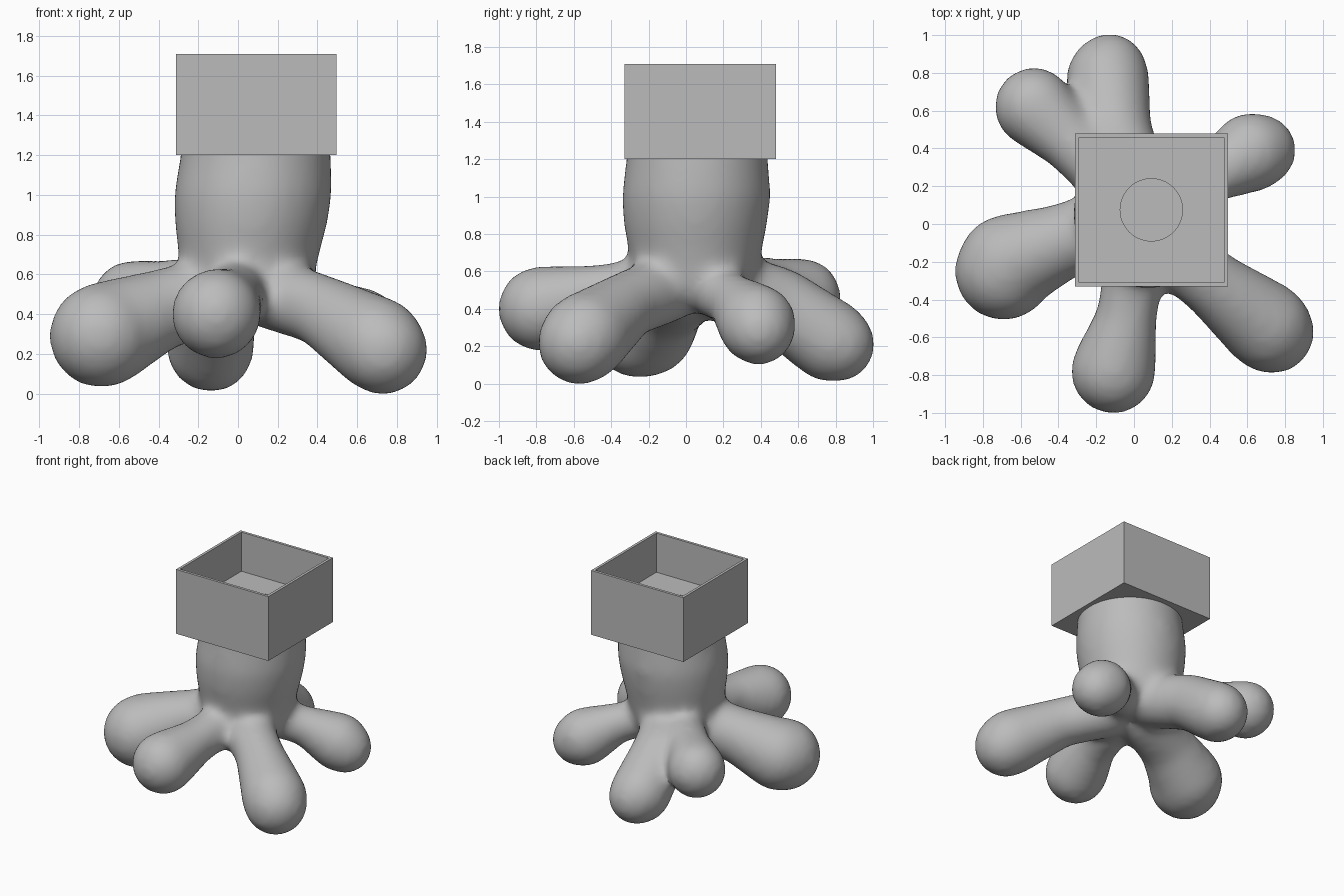
import bpy, bmesh
from math import pi
from mathutils import Vector, Matrix

cube = bpy.data.objects.get("Cube")
if cube:
    bpy.data.objects.remove(cube, do_unlink=True)

grey = bpy.data.materials.new("warm_grey")
grey.use_nodes = True
grey.diffuse_color = (0.5, 0.5, 0.5, 1)
grey.node_tree.nodes["Principled BSDF"].inputs["Base Color"].default_value = (0.5, 0.5, 0.5, 1)


def make_object(name, bm):
    mesh = bpy.data.meshes.new(name)
    bm.to_mesh(mesh)
    bm.free()
    mesh.materials.append(grey)
    obj = bpy.data.objects.new(name, mesh)
    bpy.context.collection.objects.link(obj)
    return obj


def add_limb(bm, balls):
    """Hull each neighbouring pair of balls (x, y, z, radius) into a tapered limb."""
    for a, b in zip(balls, balls[1:]):
        part = bmesh.new()
        for x, y, z, r in (a, b):
            bmesh.ops.create_uvsphere(part, u_segments=24, v_segments=14, radius=r + 0.015,
                                      matrix=Matrix.Translation((x, y, z)))
        hull = bmesh.ops.convex_hull(part, input=part.verts)
        loose = set(hull["geom_interior"]) | set(hull["geom_unused"])
        bmesh.ops.delete(part, geom=[v for v in loose if isinstance(v, bmesh.types.BMVert)],
                         context="VERTS")
        temp = bpy.data.meshes.new("limb_part")
        part.to_mesh(temp)
        part.free()
        bm.from_mesh(temp)
        bpy.data.meshes.remove(temp)


# Trunk: stacked rings (z, centre x, centre y, radius)
bm = bmesh.new()
rings = [(0.43, 0.05, 0.06, 0.24), (0.52, 0.05, 0.05, 0.32), (0.7, 0.055, 0.05, 0.355),
         (0.85, 0.065, 0.05, 0.385), (1.0, 0.075, 0.055, 0.4), (1.2, 0.09, 0.06, 0.38),
         (1.45, 0.09, 0.06, 0.36)]
loops = []
for z, cx, cy, r in rings:
    ring = bmesh.ops.create_circle(bm, segments=40, radius=r,
                                   matrix=Matrix.Translation((cx, cy, z)))["verts"]
    loops.append(ring)
for low, high in zip(loops, loops[1:]):
    for i in range(len(low)):
        j = (i + 1) % len(low)
        bm.faces.new((low[i], low[j], high[j], high[i]))
bm.faces.new(loops[0][::-1])
bm.faces.new(loops[-1])
bmesh.ops.recalc_face_normals(bm, faces=bm.faces)

# Roots: balls from the trunk out to each tip
roots = [
    [(0, 0.2, 0.52, 0.18), (-0.11, 0.5, 0.42, 0.19), (-0.14, 0.77, 0.23, 0.21), (-0.13, 0.81, 0.21, 0.19)],
    [(-0.1, 0.2, 0.54, 0.14), (-0.35, 0.45, 0.51, 0.15), (-0.53, 0.62, 0.46, 0.2)],
    [(-0.1, 0, 0.5, 0.18), (-0.4, -0.1, 0.42, 0.19), (-0.67, -0.21, 0.3, 0.25), (-0.69, -0.25, 0.29, 0.25)],
    [(0, -0.2, 0.52, 0.14), (-0.04, -0.5, 0.47, 0.15), (-0.11, -0.78, 0.4, 0.215)],
    [(0.15, -0.1, 0.51, 0.17), (0.42, -0.32, 0.42, 0.165), (0.7, -0.54, 0.25, 0.225), (0.73, -0.57, 0.22, 0.215)],
    [(0.15, 0.1, 0.52, 0.13), (0.42, 0.26, 0.44, 0.13), (0.62, 0.38, 0.32, 0.2), (0.67, 0.39, 0.29, 0.18)],
]
for balls in roots:
    add_limb(bm, balls)
stump = make_object("trunk_and_roots", bm)

# Fuse and soften the limbs into one organic body
remesh = stump.modifiers.new("fuse", "REMESH")
remesh.mode = "VOXEL"
remesh.voxel_size = 0.025
soften = stump.modifiers.new("soften", "SMOOTH")
soften.factor = 0.5
soften.iterations = 36
graph = bpy.context.evaluated_depsgraph_get()
fused = bpy.data.meshes.new_from_object(stump.evaluated_get(graph))
stump.modifiers.clear()

# Cut the trunk flat inside the planter base
bm = bmesh.new()
bm.from_mesh(fused)
cut = bmesh.ops.bisect_plane(bm, geom=bm.verts[:] + bm.edges[:] + bm.faces[:],
                             plane_co=(0, 0, 1.25), plane_no=(0, 0, 1), clear_outer=True)
rim = [e for e in cut["geom_cut"] if isinstance(e, bmesh.types.BMEdge)]
bmesh.ops.contextual_create(bm, geom=rim)
bm.to_mesh(stump.data)
bm.free()
bpy.context.view_layer.objects.active = stump
stump.select_set(True)
bpy.ops.object.shade_smooth_by_angle(angle=pi / 4)

# Square planter: box with an inset, sunken floor
centre = Vector((0.092, 0.075, 0))
bm = bmesh.new()
bmesh.ops.create_cube(bm, size=1, matrix=Matrix.Translation(centre + Vector((0, 0, 1.455)))
                      @ Matrix.Diagonal((0.81, 0.81, 0.51, 1)))
top = max(bm.faces, key=lambda f: f.calc_center_median().z)
bmesh.ops.inset_region(bm, faces=[top], thickness=0.03)
floor = bmesh.ops.extrude_discrete_faces(bm, faces=[top])["faces"][0]
bmesh.ops.translate(bm, verts=floor.verts, vec=(0, 0, -0.31))
planter = make_object("planter_box", bm)

# Round hole in the planter floor
bm = bmesh.new()
bmesh.ops.create_cone(bm, cap_ends=True, segments=48, radius1=0.165, radius2=0.165, depth=0.4,
                      matrix=Matrix.Translation(centre + Vector((0, 0, 1.45))))
cutter = make_object("hole_cutter", bm)
cutter.hide_render = True
cutter.hide_set(True)
hole = planter.modifiers.new("floor_hole", "BOOLEAN")
hole.operation = "DIFFERENCE"
hole.solver = "EXACT"
hole.object = cutter
